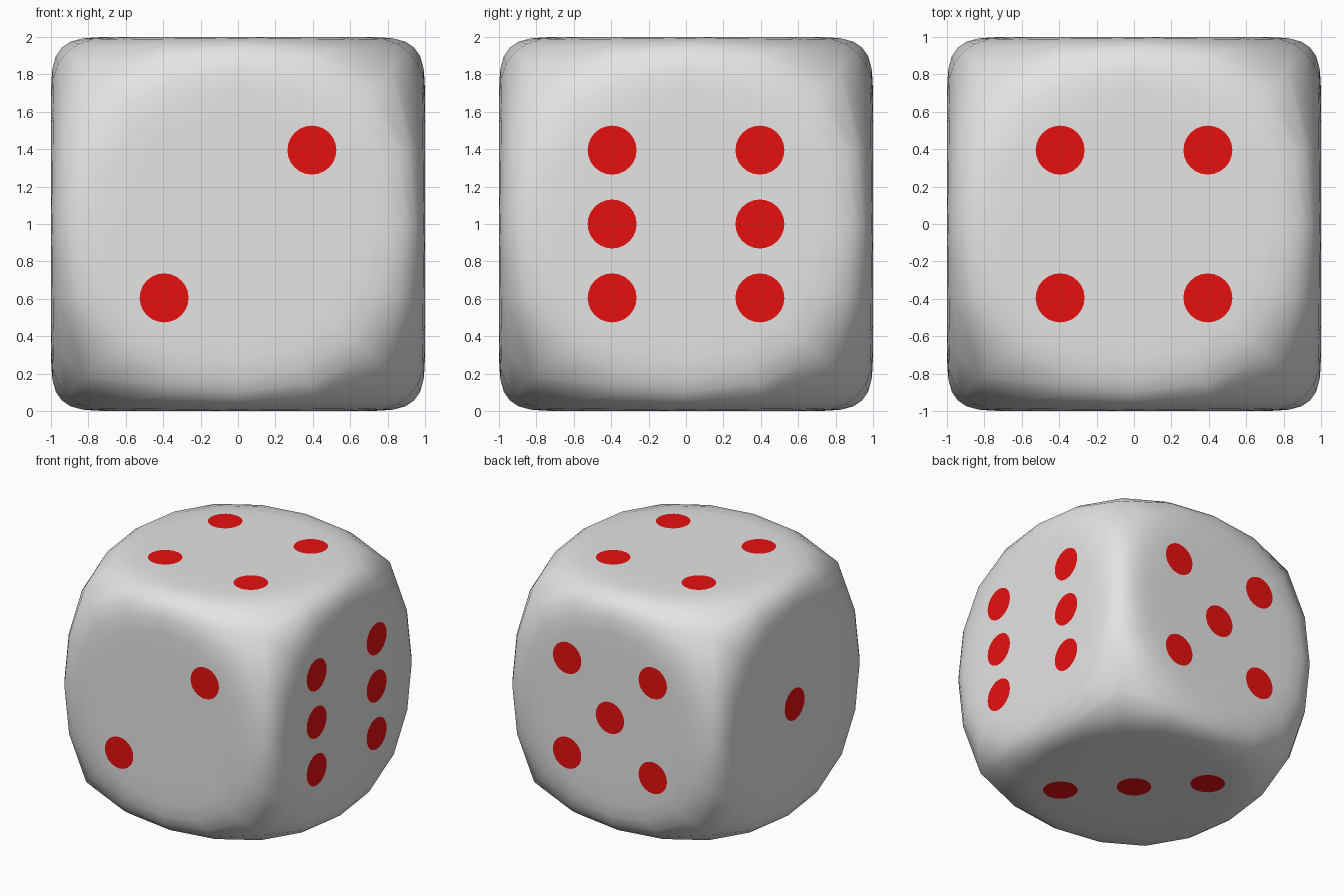
import bpy, bmesh
from mathutils import Matrix, Vector

if "Cube" in bpy.data.objects:
    bpy.data.objects.remove(bpy.data.objects["Cube"])

A = 0.8        # inset square half-size on each face, controls edge rounding
S = 0.395      # pip spacing from the face centre
R = 0.131      # pip radius


def material(name, colour):
    m = bpy.data.materials.new(name)
    m.diffuse_color = (*colour, 1)
    m.use_nodes = True
    m.node_tree.nodes["Principled BSDF"].inputs["Base Color"].default_value = m.diffuse_color
    return m


def finish(bm, name, mat):
    me = bpy.data.meshes.new(name)
    bm.to_mesh(me)
    bm.free()
    me.materials.append(mat)
    ob = bpy.data.objects.new(name, me)
    bpy.context.collection.objects.link(ob)
    return ob


white = material("off_white", (0.78, 0.78, 0.78))
red = material("red", (0.8, 0.005, 0.005))

# Body: cube with inset faces, softened by subdivision
bm = bmesh.new()
bmesh.ops.create_cube(bm, size=2)
bmesh.ops.inset_individual(bm, faces=bm.faces[:], thickness=1 - A, use_even_offset=True)
bmesh.ops.translate(bm, vec=(0, 0, 1), verts=bm.verts)
for f in bm.faces:
    f.smooth = True
body = finish(bm, "die_body", white)
sub = body.modifiers.new("round", 'SUBSURF')
sub.levels = sub.render_levels = 2
sub.use_limit_surface = False

# Pips: thin round discs; each face has a right and an up direction
corners = [(i, j) for i in (-1, 1) for j in (-1, 1)]
X, Y, Z = Vector((1, 0, 0)), Vector((0, 1, 0)), Vector((0, 0, 1))
faces = {
    "front": (X, Z, [(-1, -1), (1, 1)]),
    "right": (Y, Z, corners + [(-1, 0), (1, 0)]),
    "top": (X, Y, corners),
    "back": (-X, Z, corners + [(0, 0)]),
    "left": (-Y, Z, [(0, 0)]),
    "bottom": (X, -Y, [(-1, -1), (0, 0), (1, 1)]),
}
for side, (u, v, spots) in faces.items():
    n = u.cross(v)
    rot = Matrix((u, v, n)).transposed().to_4x4()
    bm = bmesh.new()
    for i, j in spots:
        pos = n * 1.002 + (u * i + v * j) * S + Z
        bmesh.ops.create_circle(bm, cap_ends=True, segments=24, radius=R,
                                matrix=Matrix.Translation(pos) @ rot)
    for f in bm.faces:
        f.normal_update()
        if f.normal.dot(n) < 0:
            f.normal_flip()
    finish(bm, side + "_pips", red)
